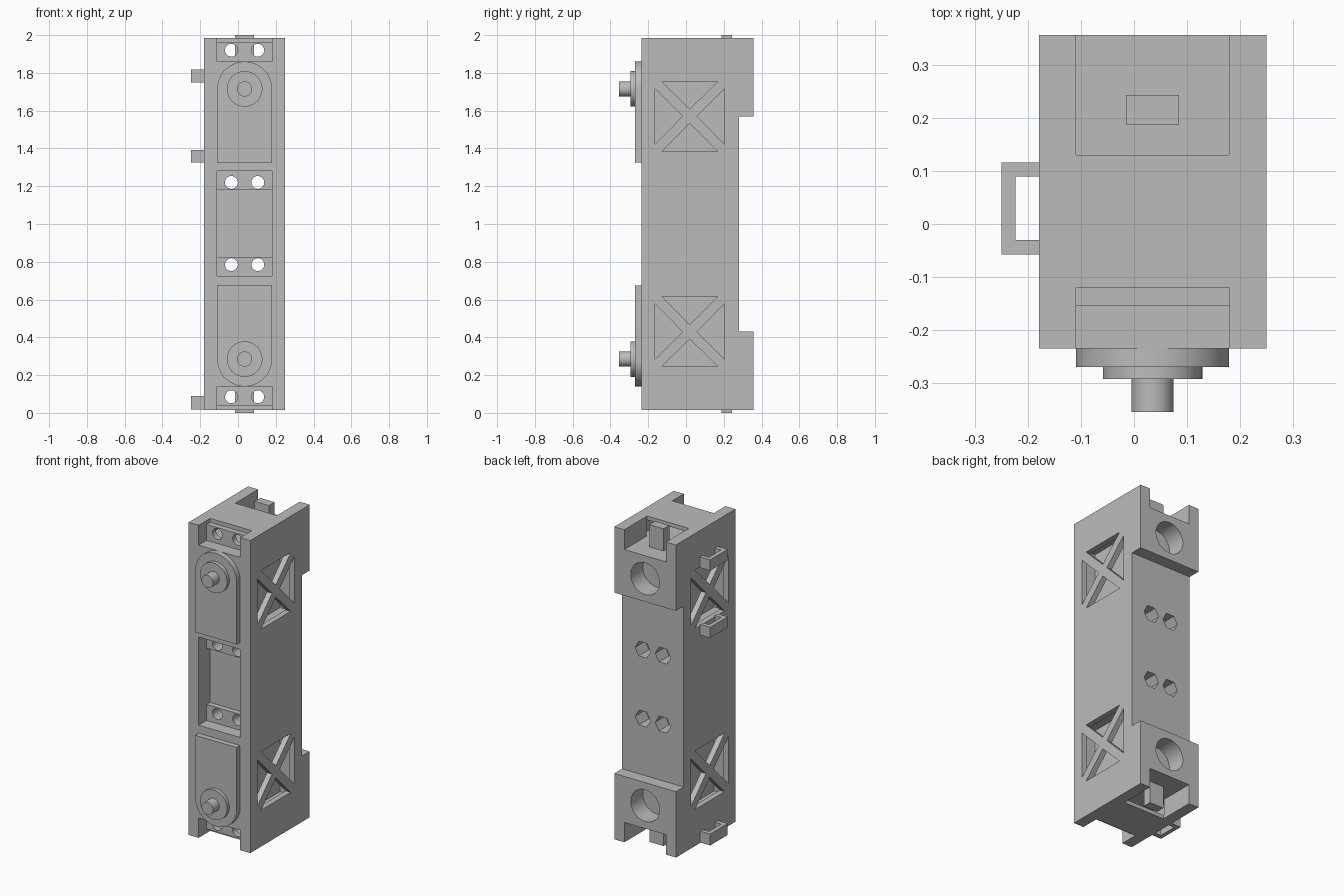
import bpy, bmesh, math
from mathutils import Matrix, Vector

default = bpy.data.objects.get("Cube")
if default:
    bpy.data.objects.remove(default, do_unlink=True)

grey = bpy.data.materials.new("plain grey")
grey.use_nodes = True
grey.diffuse_color = (0.5, 0.5, 0.5, 1)
grey.node_tree.nodes["Principled BSDF"].inputs["Base Color"].default_value = (0.5, 0.5, 0.5, 1)

CX = 0.035          # centre line of the housing
LOW, HIGH = 0.015, 1.985
IN0, IN1 = -0.11, 0.18   # inner faces of the side rails


def finish(name, bm):
    bmesh.ops.recalc_face_normals(bm, faces=bm.faces)
    mesh = bpy.data.meshes.new(name)
    bm.to_mesh(mesh)
    bm.free()
    mesh.materials.append(grey)
    ob = bpy.data.objects.new(name, mesh)
    bpy.context.scene.collection.objects.link(ob)
    return ob


def box(name, x0, x1, y0, y1, z0, z1):
    bm = bmesh.new()
    size = Matrix.Diagonal((x1 - x0, y1 - y0, z1 - z0, 1))
    move = Matrix.Translation(((x0 + x1) / 2, (y0 + y1) / 2, (z0 + z1) / 2))
    bmesh.ops.create_cube(bm, size=1, matrix=move @ size)
    return finish(name, bm)


def prism(name, points, direction):
    """Extrude a closed outline along a vector."""
    bm = bmesh.new()
    face = bm.faces.new([bm.verts.new(p) for p in points])
    out = bmesh.ops.extrude_face_region(bm, geom=[face])
    moved = [v for v in out["geom"] if isinstance(v, bmesh.types.BMVert)]
    bmesh.ops.translate(bm, verts=moved, vec=Vector(direction))
    return finish(name, bm)


def rod(name, x, z, r, y0, y1, sides=48):
    """Round or hexagonal bar running front to back."""
    turn = [math.tau * i / sides for i in range(sides)]
    ring = [(x + r * math.cos(a), y0, z + r * math.sin(a)) for a in turn]
    return prism(name, ring, (0, y1 - y0, 0))


def smooth(ob):
    bpy.ops.object.select_all(action="DESELECT")
    ob.select_set(True)
    bpy.context.view_layer.objects.active = ob
    bpy.ops.object.shade_smooth_by_angle(angle=math.radians(30))


def cut(target, cutter):
    cutter.hide_render = True
    mod = target.modifiers.new("cut", "BOOLEAN")
    mod.operation = "DIFFERENCE"
    mod.solver = "EXACT"
    mod.object = cutter
    bpy.context.view_layer.objects.active = target
    bpy.ops.object.modifier_apply(modifier=mod.name)
    bpy.data.objects.remove(cutter, do_unlink=True)


# Housing: side profile with a pad at each end of the back
profile = [(-0.235, LOW), (0.357, LOW), (0.357, 0.43), (0.28, 0.43),
           (0.28, 1.57), (0.357, 1.57), (0.357, HIGH), (-0.235, HIGH)]
housing = prism("housing", [(-0.18, y, z) for y, z in profile], (0.43, 0, 0))


def end_cut(top, x0, x1, y0, y1, z0, z1):
    if not top:
        z0, z1 = 2 - z1, 2 - z0
    cut(housing, box("cutter", x0, x1, y0, y1, z0, z1))


for top in (True, False):
    def zz(z):
        return z if top else 2 - z

    # Front notch, end ledge, tunnel under the lid and rear pocket
    end_cut(top, IN0, IN1, -0.3, -0.155, 1.86, 2.1)
    end_cut(top, IN0, IN1, -0.2, -0.12, 1.96, 2.1)
    end_cut(top, -0.145, 0.215, -0.12, 0.137, 1.86, 1.96)
    end_cut(top, IN0, IN1, 0.13, 0.4, 1.86, 2.1)
    # Hollow behind each side lattice
    end_cut(top, -0.145, -0.07, -0.18, 0.22, 1.36, 1.80)
    end_cut(top, 0.14, 0.215, -0.18, 0.22, 1.36, 1.80)
    # Round socket in the back pad
    cut(housing, rod("cutter", CX, zz(1.715), 0.1, 0.237, 0.4))
    # Four triangles leaving a crossed lattice in both side walls
    for side_x in (-0.2, 0.2):
        for k in range(4):
            a = k * math.pi / 2
            tri = []
            for u, v in ((0.038, 0), (0.185, 0.148), (0.185, -0.148)):
                y = 0.02 + u * math.cos(a) - v * math.sin(a)
                z = zz(1.57) + u * math.sin(a) + v * math.cos(a)
                tri.append((side_x, y, z))
            cut(housing, prism("cutter", tri, (0.07, 0, 0)))

# Middle recess: shallow ledges at both ends, deeper floor between
cut(housing, box("cutter", IN0, IN1, -0.3, -0.155, 0.725, 1.28))
cut(housing, box("cutter", IN0, IN1, -0.2, -0.12, 0.825, 1.18))

# Bolt holes, with hexagonal nut pockets in the back of the middle part
for x in (CX - 0.07, CX + 0.07):
    for z in (1.22, 0.785):
        cut(housing, rod("cutter", x, z, 0.034, -0.3, 0.4, 24))
        cut(housing, rod("cutter", x, z, 0.054, 0.18, 0.4, 6))
    for z in (1.92, 0.085):
        cut(housing, rod("cutter", x, z, 0.034, -0.2, 0.0, 24))
smooth(housing)

# Drive units and end pins, mirrored top to bottom
for end, flip in (("upper", False), ("lower", True)):
    def mz(z):
        return 2 - z if flip else z

    r = (IN1 - IN0) / 2
    arc = [(CX + r * math.cos(i * math.pi / 32), 1.715 + r * math.sin(i * math.pi / 32))
           for i in range(33)]
    outline = [(IN1, 1.325)] + arc + [(IN0, 1.325)]
    smooth(prism(end + "_cover_plate", [(x, -0.27, mz(z)) for x, z in outline], (0, 0.036, 0)))
    smooth(rod(end + "_boss", CX, mz(1.715), 0.094, -0.293, -0.269))
    smooth(rod(end + "_shaft", CX, mz(1.715), 0.04, -0.355, -0.292))
    z0, z1 = sorted((mz(1.858), mz(2.0)))
    box(end + "_pin", -0.015, 0.085, 0.188, 0.244, z0, z1)

# Cable loops on the right side
for name, z0, z1 in (("upper", 1.75, 1.818), ("middle", 1.325, 1.393), ("lower", 0.018, 0.09)):
    loop = [(-0.179, -0.058), (-0.25, -0.058), (-0.25, 0.116), (-0.179, 0.116),
            (-0.179, 0.09), (-0.224, 0.09), (-0.224, -0.03), (-0.179, -0.03)]
    prism(name + "_cable_loop", [(x, y, z0) for x, y in loop], (0, 0, z1 - z0))
